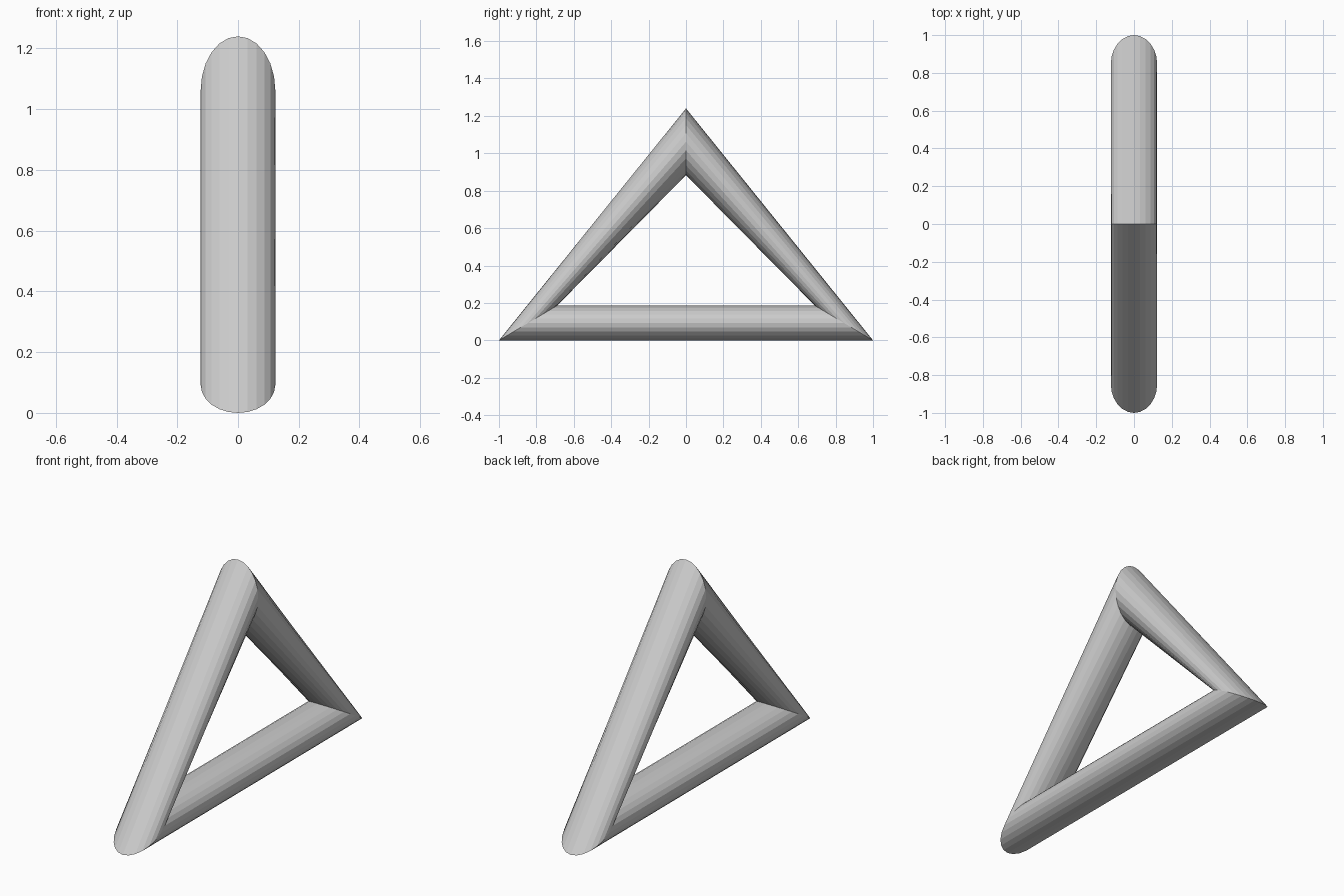
import bpy, bmesh
from math import cos, sin, pi

if "Cube" in bpy.data.objects:
    bpy.data.objects.remove(bpy.data.objects["Cube"])

SIDES = 24
HALF_WIDTH = 0.123

# Mitre lines of the three corners: outer and inner (y, z)
corners = [((-1.0, 0.0), (-0.69, 0.185)),
           ((1.0, 0.0), (0.69, 0.185)),
           ((0.0, 1.24), (0.0, 0.883))]

bm = bmesh.new()

# One elliptical section on each mitre plane
rings = []
for (oy, oz), (iy, iz) in corners:
    ring = []
    for k in range(SIDES):
        a = 2 * pi * k / SIDES
        t = (1 - cos(a)) / 2
        ring.append(bm.verts.new((HALF_WIDTH * sin(a),
                                  oy + (iy - oy) * t,
                                  oz + (iz - oz) * t)))
    rings.append(ring)

# Bridge the sections into three closed bars
for i in range(3):
    a, b = rings[i], rings[(i + 1) % 3]
    for k in range(SIDES):
        n = (k + 1) % SIDES
        bm.faces.new((a[k], a[n], b[n], b[k]))
bmesh.ops.recalc_face_normals(bm, faces=bm.faces)

mesh = bpy.data.meshes.new("triangle_frame")
bm.to_mesh(mesh)
bm.free()
frame = bpy.data.objects.new("triangle_frame", mesh)
bpy.context.collection.objects.link(frame)
